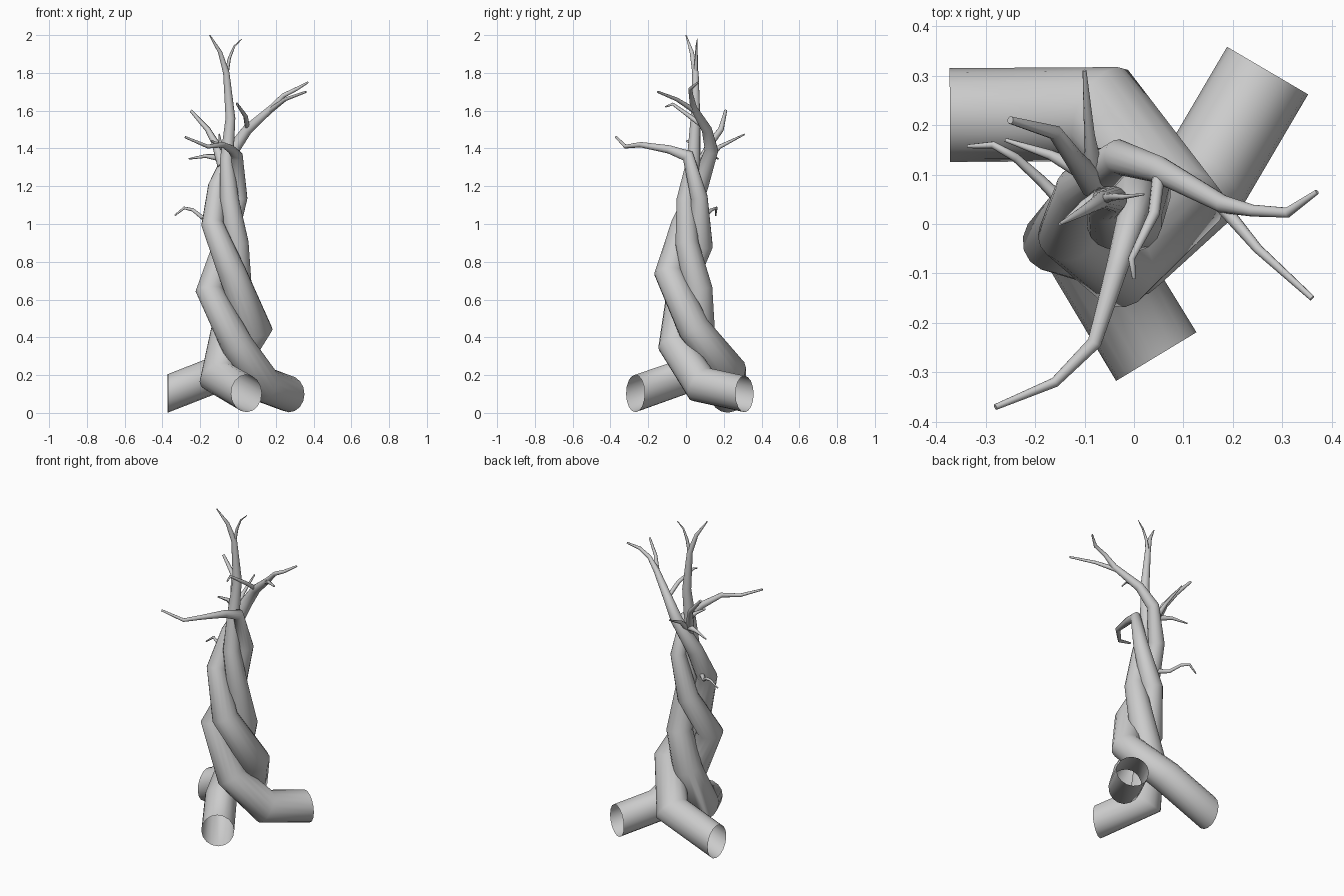
import bpy, bmesh, math
from mathutils import Vector


def tube(name, pts, sides=16, branch=False):
    """Tapered tube with mitred bends; pts are (x, y, z, radius)."""
    P = [Vector(p[:3]) for p in pts]
    bm = bmesh.new()
    rings = []
    d = (P[1] - P[0]).normalized()
    u = d.orthogonal().normalized()
    for i, p in enumerate(P):
        nxt = (P[i + 1] - p).normalized() if i < len(P) - 1 else d
        n = (d + nxt).normalized()
        if i == 0 and not branch:
            n = Vector((d.x, d.y, 0)).normalized()   # roots are cut vertically
        v = d.cross(u)
        ring = []
        for k in range(sides):
            a = 2 * math.pi * k / sides
            o = u * math.cos(a) + v * math.sin(a)
            o -= d * (o.dot(n) / d.dot(n))           # slide onto the mitre plane
            ring.append(bm.verts.new(p + o * pts[i][3]))
        rings.append(ring)
        u = d.rotation_difference(nxt) @ u
        d = nxt
    for a, b in zip(rings, rings[1:]):
        for k in range(sides):
            j = (k + 1) % sides
            bm.faces.new((a[k], a[j], b[j], b[k]))
    bm.faces.new(rings[-1])
    if branch:
        bm.faces.new(rings[0][::-1])
    me = bpy.data.meshes.new(name)
    bm.to_mesh(me)
    bm.free()
    ob = bpy.data.objects.new(name, me)
    bpy.context.collection.objects.link(ob)
    bpy.context.view_layer.objects.active = ob
    ob.select_set(True)
    bpy.ops.object.shade_smooth_by_angle(angle=math.radians(60))
    ob.select_set(False)


# Three twisted stems, open at the root ends
tube("stem_right_root", [
    (.27, .31, .10, .095), (.135, .08, .15, .095), (-.005, -.06, .36, .085),
    (-.15, -.03, .65, .07), (-.07, .08, .89, .062), (.005, .07, 1.14, .045),
    (-.005, .01, 1.36, .03), (-.035, -.09, 1.395, .022), (-.08, -.24, 1.42, .014),
    (-.16, -.32, 1.41, .010), (-.28, -.37, 1.46, .006)])
tube("stem_left_root", [
    (-.372, .22, .103, .095), (-.06, .222, .225, .095), (.09, .04, .45, .085),
    (-.03, -.09, .74, .075), (-.135, -.02, 1.0, .058), (-.11, .07, 1.2, .048),
    (-.03, .135, 1.39, .035), (.05, .11, 1.5, .027), (.18, .04, 1.615, .018),
    (.24, .027, 1.68, .012), (.31, .023, 1.715, .010), (.37, .065, 1.75, .005)])
tube("stem_front_root", [
    (.045, -.268, .103, .095), (-.105, -.02, .19, .093), (-.06, .07, .43, .085),
    (.0, .065, .66, .075), (-.005, .005, .9, .062), (-.045, .0, 1.13, .05),
    (-.06, .04, 1.34, .036), (-.04, .05, 1.56, .026), (-.062, .05, 1.80, .017),
    (-.095, .03, 1.91, .011), (-.15, .0, 2.0, .003)])

# Side branches and twigs
tube("crown_fork", [(-.062, .05, 1.79, .012), (-.045, .055, 1.88, .008),
                    (-.02, .055, 1.94, .005), (.02, .06, 1.98, .002)], 8, True)
tube("right_fork", [(.17, .045, 1.60, .015), (.25, -.05, 1.66, .010),
                    (.36, -.15, 1.70, .006)], 8, True)
tube("inner_twig", [(.05, .10, 1.51, .013), (.04, .02, 1.57, .012),
                    (-.005, -.07, 1.635, .007), (.0, -.11, 1.62, .004)], 8, True)
tube("left_branch", [(-.08, .08, 1.31, .03), (-.12, .13, 1.43, .02),
                     (-.16, .185, 1.50, .015), (-.25, .21, 1.60, .008)], 8, True)
tube("left_twig", [(-.09, .10, 1.35, .02), (-.17, .14, 1.36, .010),
                   (-.26, .17, 1.345, .004)], 8, True)
tube("back_twig", [(-.08, .10, 1.34, .02), (-.09, .18, 1.41, .011),
                   (-.10, .31, 1.475, .004)], 8, True)
tube("small_twig", [(-.06, .06, 1.38, .018), (-.10, .04, 1.42, .010),
                    (-.14, .005, 1.44, .005)], 8, True)
tube("low_twig", [(-.13, .03, 1.04, .015), (-.19, .09, 1.035, .011),
                  (-.24, .135, 1.075, .009), (-.285, .16, 1.085, .007),
                  (-.335, .157, 1.045, .004)], 8, True)
